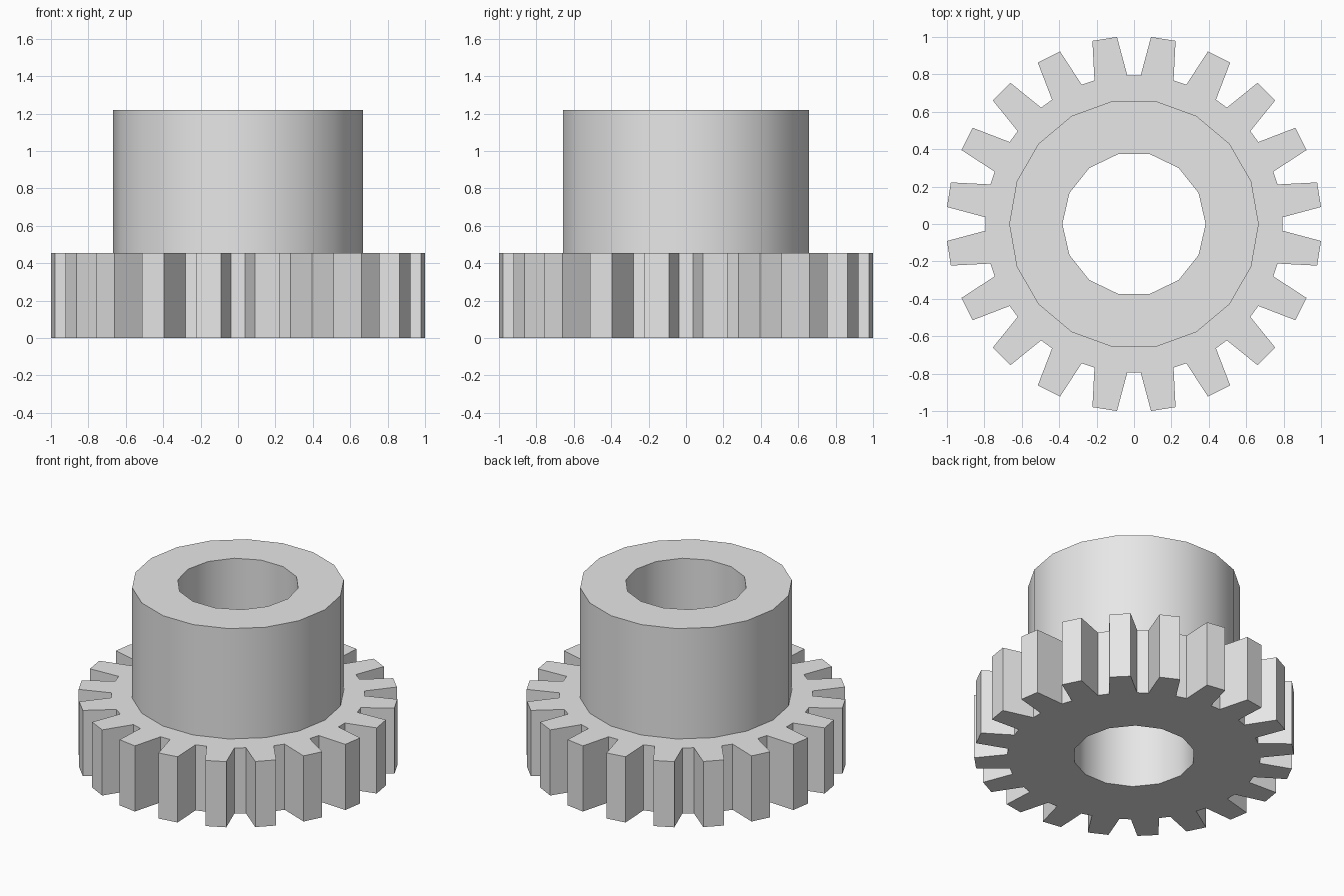
import bpy
import bmesh
from math import cos, sin, radians

TEETH, TIP_R, ROOT_R = 20, 1.004, 0.796
TIP_HALF, ROOT_HALF = 3.8, 6.4      # half widths of a tooth, in degrees
HUB_R, HUB_SIDES = 0.667, 18
BORE_R, BORE_SIDES = 0.383, 14
GEAR_TOP, HUB_TOP = 0.455, 1.22

cube = bpy.data.objects.get("Cube")
if cube:
    bpy.data.objects.remove(cube, do_unlink=True)

steel = bpy.data.materials.new("plain grey")
steel.use_nodes = True
grey = (0.8, 0.8, 0.8, 1)
steel.diffuse_color = grey
steel.node_tree.nodes["Principled BSDF"].inputs["Base Color"].default_value = grey


def circle(radius, sides):
    return [(radius, 360 * i / sides) for i in range(sides)]


def tooth_outline():
    points = []
    for i in range(TEETH):
        mid = (i + 0.5) * 360 / TEETH
        points += [(ROOT_R, mid - ROOT_HALF), (TIP_R, mid - TIP_HALF),
                   (TIP_R, mid + TIP_HALF), (ROOT_R, mid + ROOT_HALF)]
    return points


bm = bmesh.new()


def loop(polar, z):
    verts = [bm.verts.new((r * cos(radians(a)), r * sin(radians(a)), z)) for r, a in polar]
    edges = [bm.edges.new((verts[i - 1], verts[i])) for i in range(len(verts))]
    return verts, edges


def wall(low, high):
    for i in range(len(low[0])):
        bm.faces.new((low[0][i - 1], low[0][i], high[0][i], high[0][i - 1]))


def flat_ring(outer, inner):
    bmesh.ops.triangle_fill(bm, edges=outer[1] + inner[1], use_beauty=True)


# Toothed rim, hub and through bore share one closed surface
rim_low, rim_high = (loop(tooth_outline(), z) for z in (0, GEAR_TOP))
hub_low, hub_high = (loop(circle(HUB_R, HUB_SIDES), z) for z in (GEAR_TOP, HUB_TOP))
bore_low, bore_high = (loop(circle(BORE_R, BORE_SIDES), z) for z in (0, HUB_TOP))

flat_ring(rim_low, bore_low)
flat_ring(rim_high, hub_low)
flat_ring(hub_high, bore_high)
for low, high in ((rim_low, rim_high), (hub_low, hub_high), (bore_low, bore_high)):
    wall(low, high)
bmesh.ops.recalc_face_normals(bm, faces=bm.faces[:])

mesh = bpy.data.meshes.new("gear_with_hub")
bm.to_mesh(mesh)
bm.free()
mesh.materials.append(steel)
gear = bpy.data.objects.new("gear_with_hub", mesh)
bpy.context.collection.objects.link(gear)

# Smooth round walls, crisp teeth and rims
bpy.ops.object.select_all(action='DESELECT')
gear.select_set(True)
bpy.context.view_layer.objects.active = gear
bpy.ops.object.shade_smooth_by_angle(angle=radians(30))
